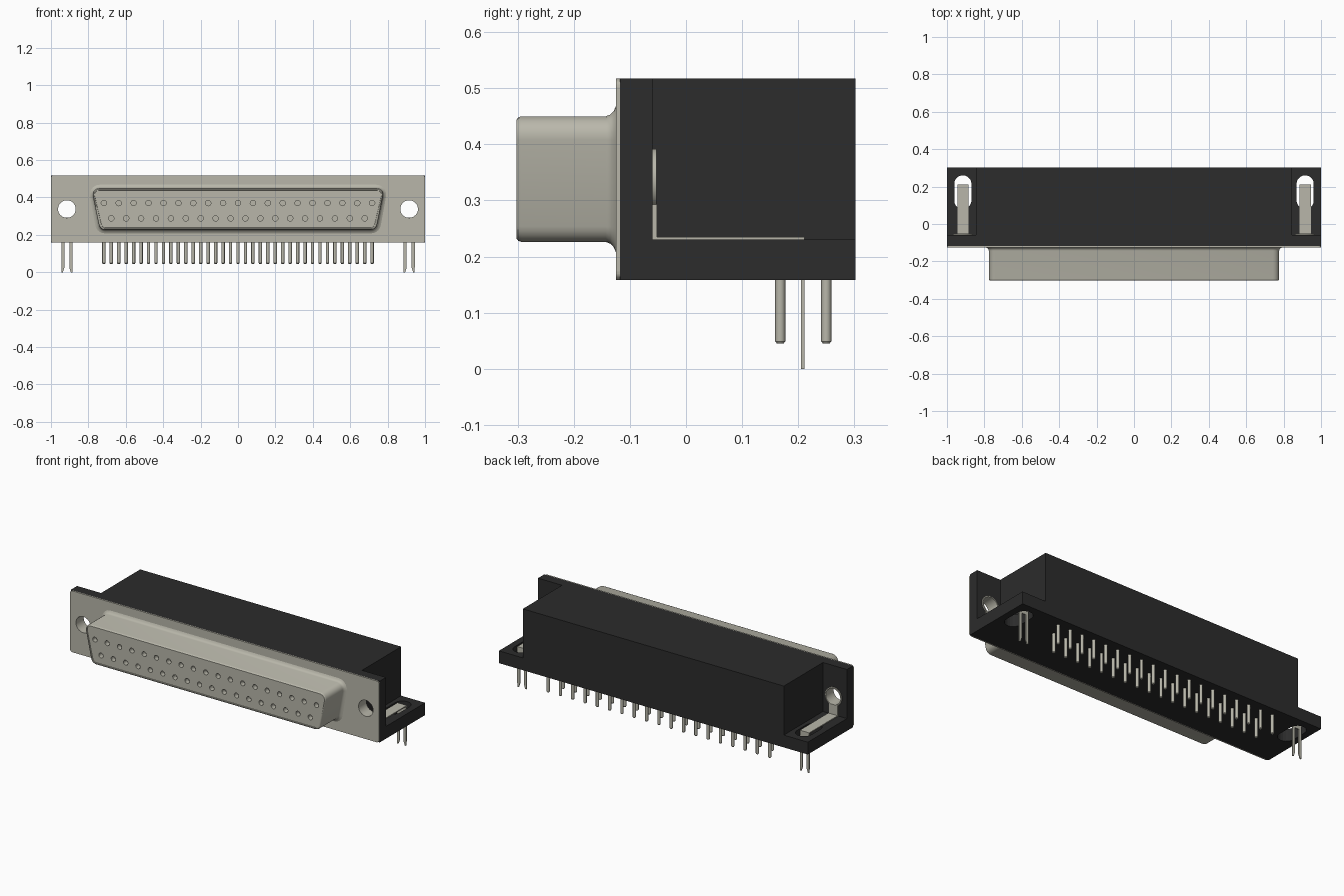
import bpy, bmesh, math
from mathutils import Vector

cube = bpy.data.objects.get("Cube")
if cube:
    bpy.data.objects.remove(cube)


def material(name, rgb, metal=0.0):
    m = bpy.data.materials.new(name)
    m.use_nodes = True
    m.diffuse_color = (*rgb, 1)
    m.node_tree.nodes["Principled BSDF"].inputs["Base Color"].default_value = (*rgb, 1)
    return m


BLACK = material("black plastic", (0.025, 0.025, 0.025))
METAL = material("warm grey metal", (0.48, 0.47, 0.40))


def finish(name, bm, mat, smooth=False):
    bmesh.ops.recalc_face_normals(bm, faces=bm.faces)
    me = bpy.data.meshes.new(name)
    bm.to_mesh(me)
    bm.free()
    ob = bpy.data.objects.new(name, me)
    bpy.context.collection.objects.link(ob)
    me.materials.append(mat)
    if smooth:
        bpy.ops.object.select_all(action='DESELECT')
        ob.select_set(True)
        bpy.context.view_layer.objects.active = ob
        bpy.ops.object.shade_smooth_by_angle(angle=math.radians(35))
    return ob


def loft(bm, rings, caps=True):
    """Skin a list of closed rings of points."""
    vs = [[bm.verts.new(p) for p in r] for r in rings]
    n = len(rings[0])
    for a, b in zip(vs, vs[1:]):
        for i in range(n):
            bm.faces.new((a[i], a[(i + 1) % n], b[(i + 1) % n], b[i]))
    if caps:
        bm.faces.new(vs[0])
        bm.faces.new(vs[-1])


def box(bm, x0, x1, y0, y1, z0, z1):
    c = ((x0, y0), (x1, y0), (x1, y1), (x0, y1))
    loft(bm, [[(x, y, z) for x, y in c] for z in (z0, z1)])


def rod(bm, centre, r, axis, a, b, seg=24):
    """Cylinder along y or z between a and b; centre holds the other two values."""
    ring = [(centre[0] + r * math.cos(t), centre[1] + r * math.sin(t))
            for t in (2 * math.pi * i / seg for i in range(seg))]
    if axis == 'y':
        loft(bm, [[(u, h, v) for u, v in ring] for h in (a, b)])
    else:
        loft(bm, [[(u, v, h) for u, v in ring] for h in (a, b)])


def rounded(corners, r, steps=5):
    """Round the corners of a counter-clockwise 2D outline."""
    out = []
    n = len(corners)
    for i in range(n):
        p = Vector(corners[i])
        a = (Vector(corners[i - 1]) - p).normalized()
        b = (Vector(corners[(i + 1) % n]) - p).normalized()
        half = a.angle(b) / 2
        c = p + (a + b).normalized() * (r / math.sin(half))
        s, e = p + a * r / math.tan(half) - c, p + b * r / math.tan(half) - c
        sweep = s.angle(e)
        for k in range(steps + 1):
            t = sweep * k / steps
            out.append((c.x + s.x * math.cos(t) - s.y * math.sin(t),
                        c.y + s.x * math.sin(t) + s.y * math.cos(t)))
    return out


def cut(ob, cutter):
    m = ob.modifiers.new("cut", 'BOOLEAN')
    m.operation = 'DIFFERENCE'
    m.solver = 'EXACT'
    m.object = cutter
    cutter.hide_render = True
    cutter.hide_set(True)
    cutter.display_type = 'WIRE'


HX, HZ = 0.915, 0.338       # mounting hole position
BOT, TOP, SHELF = 0.158, 0.517, 0.23

# Plastic housing: side outline split into main block, flange and side shelves
bm = bmesh.new()
plan = [(-1, -0.118), (1, -0.118), (1, 0.302), (-1, 0.302)]
tee = [(-1, -0.118), (1, -0.118), (1, -0.06), (0.845, -0.06), (0.845, 0.302),
       (-0.845, 0.302), (-0.845, -0.06), (-1, -0.06)]
low = [bm.verts.new((x, y, BOT)) for x, y in plan]
mid = [bm.verts.new((x, y, SHELF)) for x, y in tee]
top = [bm.verts.new((x, y, TOP)) for x, y in tee]
br, bl = (bm.verts.new((x, 0.302, SHELF)) for x in (1, -1))
bm.faces.new(low)
bm.faces.new(top)
for i in range(8):
    j = (i + 1) % 8
    bm.faces.new((mid[i], mid[j], top[j], top[i]))
bm.faces.new((mid[2], br, mid[4], mid[3]))
bm.faces.new((mid[5], bl, mid[7], mid[6]))
bm.faces.new((low[0], low[1], mid[1], mid[0]))
bm.faces.new((low[1], low[2], br, mid[2], mid[1]))
bm.faces.new((low[2], low[3], bl, mid[5], mid[4], br))
bm.faces.new((low[3], low[0], mid[0], mid[7], bl))
housing = finish("housing", bm, BLACK)

# Cutters: mounting holes and rounded slots in the shelves
bm = bmesh.new()
for s in (-1, 1):
    rod(bm, (s * HX, HZ), 0.053, 'y', -0.2, 0.0, 32)
    x = s * HX
    slot = rounded([(x - .046, .08), (x + .046, .08), (x + .046, .26), (x - .046, .26)], 0.0455)
    loft(bm, [[(u, v, z) for u, v in slot] for z in (0.1, 0.28)])
hole_cutter = finish("hole_cutter", bm, BLACK)
cut(housing, hole_cutter)

# Metal front plate
bm = bmesh.new()
outline = rounded([(-1, BOT), (1, BOT), (1, TOP), (-1, TOP)], 0.015)
loft(bm, [[(x, y, z) for x, z in outline] for y in (-0.125, -0.118)])
plate = finish("front_plate", bm, METAL)
cut(plate, hole_cutter)


def d_ring(y, off):
    """Rounded trapezoid section of the shell, grown by off."""
    return [(x, y, z) for x, z in rounded(
        [(-0.738 - off, 0.226 - off), (0.738 + off, 0.226 - off),
         (0.785 + off, 0.45 + off), (-0.785 - off, 0.45 + off)], 0.035 + off)]


# Shell with flared base, rolled lip and slightly sunken face
bm = bmesh.new()
loft(bm, [d_ring(y, o) for y, o in (
    (-0.120, 0.020), (-0.125, 0.018), (-0.129, 0.009), (-0.135, 0.003), (-0.143, 0),
    (-0.293, 0), (-0.299, -0.002), (-0.302, -0.006), (-0.302, -0.011), (-0.299, -0.012))])
shell = finish("socket_shell", bm, METAL, True)

# Contact holes: 19 above, 18 below
PITCH = 0.0797
rows = [((i - (n - 1) / 2) * PITCH, row) for row, n in enumerate((19, 18)) for i in range(n)]
bm = bmesh.new()
for x, row in rows:
    rod(bm, (x, 0.37 if row == 0 else 0.288), 0.0145, 'y', -0.32, -0.27, 16)
contact_cutter = finish("contact_cutter", bm, METAL)
cut(shell, contact_cutter)

# Solder pins with tapered tips
bm = bmesh.new()
for x, row in rows:
    y = 0.25 if row == 0 else 0.168
    loft(bm, [[(x + r * math.cos(t), y + r * math.sin(t), z)
               for t in (math.pi * k / 6 for k in range(12))]
              for z, r in ((0.045, 0.006), (0.049, 0.009), (0.17, 0.009))])
finish("solder_pins", bm, METAL, True)

for s, side in ((-1, "right"), (1, "left")):
    x = s * HX
    # Threaded sleeve through the flange
    bm = bmesh.new()
    ring = [(math.cos(2 * math.pi * i / 32), math.sin(2 * math.pi * i / 32)) for i in range(32)]
    prof = ((-0.125, 0.054), (-0.053, 0.054), (-0.053, 0.047), (-0.125, 0.047), (-0.125, 0.054))
    loft(bm, [[(x + r * c, y, HZ + r * d) for c, d in ring] for y, r in prof], caps=False)
    bmesh.ops.remove_doubles(bm, verts=bm.verts, dist=1e-5)
    finish(side + "_sleeve", bm, METAL, True)
    # Bent board-lock strap ending in two prongs
    bm = bmesh.new()
    box(bm, x - .03, x + .03, -0.06, -0.052, SHELF, 0.293)
    box(bm, x - .03, x + .03, -0.056, 0.211, SHELF - .001, SHELF + .005)
    box(bm, x - .03, x + .03, 0.205, 0.211, 0.17, SHELF)
    for p in (-1, 1):
        a, b = sorted((x + p * .013, x + p * .03))
        tip = (a + b) / 2 + p * .004
        loft(bm, [[(u, 0.205, z), (v, 0.205, z), (v, 0.211, z), (u, 0.211, z)]
                  for u, v, z in ((tip - .004, tip + .004, 0), (a, b, 0.025), (a, b, 0.17))])
    finish(side + "_board_lock", bm, METAL)
